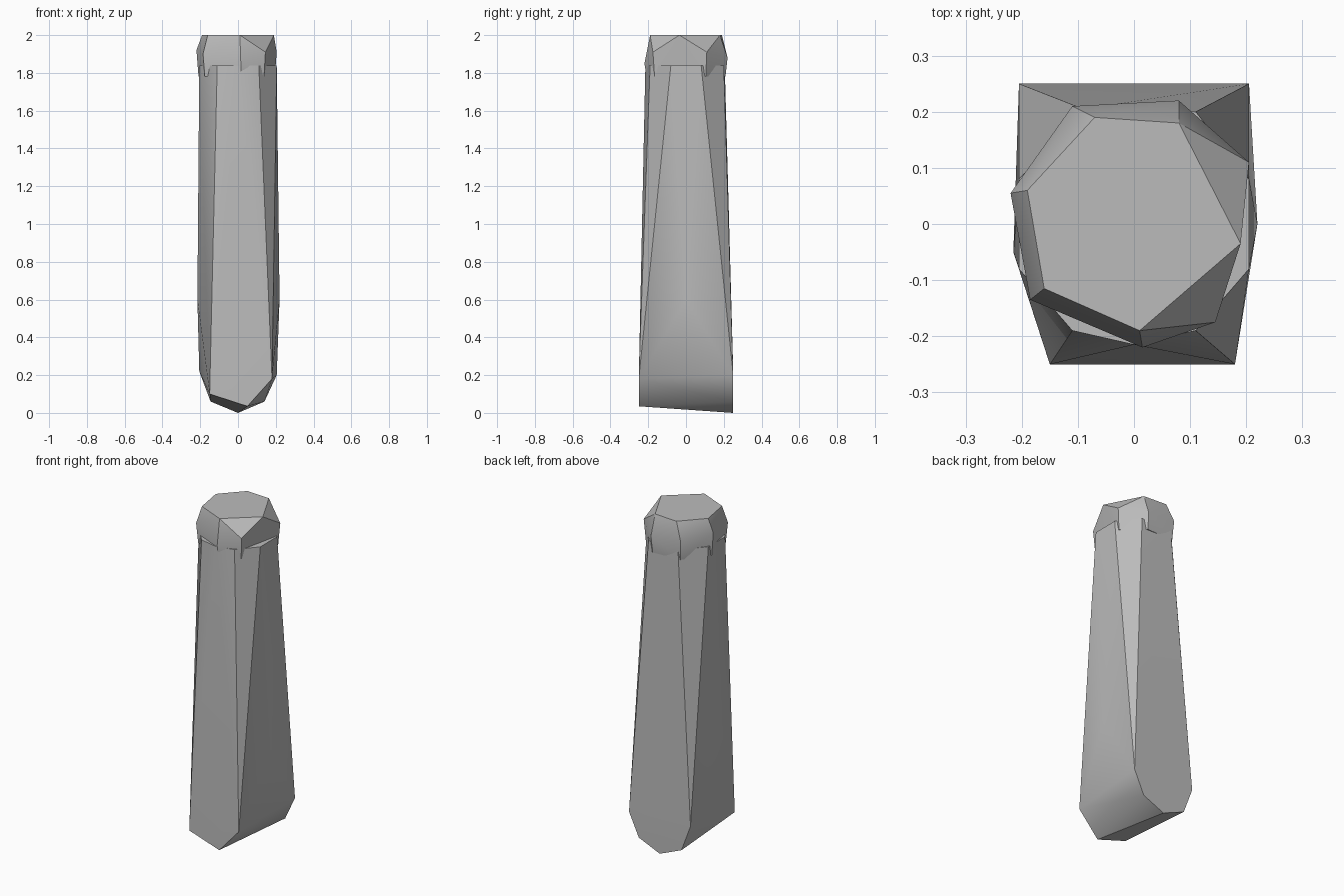
import bpy
import bmesh
import math
from mathutils import Vector

default_cube = bpy.data.objects.get("Cube")
if default_cube:
    bpy.data.objects.remove(default_cube, do_unlink=True)


def make_material(name, colour):
    material = bpy.data.materials.new(name)
    material.use_nodes = True
    material.diffuse_color = colour
    shader = material.node_tree.nodes["Principled BSDF"]
    shader.inputs["Base Color"].default_value = colour
    shader.inputs["Roughness"].default_value = 0.9
    return material


def lift(outline, height):
    """Place a flat outline at one height."""
    return [Vector((x, y, height)) for x, y in outline]


def stand(profile, depth):
    """Place an upright profile at one depth."""
    return [Vector((x, depth, z)) for x, z in profile]


def chiselled_block(name, corners, material):
    """Wrap a solid with chiselled facets around its corner points."""
    bm = bmesh.new()
    for corner in corners:
        bm.verts.new(corner)
    hull = bmesh.ops.convex_hull(bm, input=bm.verts)
    spare = {item for item in hull["geom_interior"] + hull["geom_unused"]
             if isinstance(item, bmesh.types.BMVert)}
    bmesh.ops.delete(bm, geom=list(spare), context="VERTS")
    bmesh.ops.dissolve_limit(bm, angle_limit=math.radians(1),
                             verts=bm.verts, edges=bm.edges)
    bmesh.ops.recalc_face_normals(bm, faces=bm.faces)

    mesh = bpy.data.meshes.new(name)
    bm.to_mesh(mesh)
    bm.free()
    mesh.materials.append(material)
    block = bpy.data.objects.new(name, mesh)
    bpy.context.collection.objects.link(block)

    bpy.ops.object.select_all(action="DESELECT")
    block.select_set(True)
    bpy.context.view_layer.objects.active = block
    bpy.ops.object.shade_smooth_by_angle(angle=math.radians(30))
    return block


stone = make_material("grey stone", (0.5, 0.5, 0.5, 1))

# Shaft: a rounded top outline running down to a wedge-shaped foot
shaft_top = [(side * 0.205, end * 0.08) for side in (-1, 1) for end in (-1, 1)]
shaft_top += [(-0.11, -0.19), (0, -0.215), (0.11, -0.19),
              (-0.09, 0.205), (0.11, 0.2)]
front_foot = [(-0.15, 0.1), (0.05, 0.035), (0.18, 0.18)]
back_foot = [(-0.205, 0.22), (-0.145, 0.06), (0, 0),
             (0.14, 0.06), (0.205, 0.2)]
side_bulges = [Vector((-0.215, -0.05, 0.6)), Vector((0.22, 0, 0.6))]
chiselled_block(
    "pillar_shaft",
    lift(shaft_top, 1.84) + stand(front_foot, -0.25)
    + stand(back_foot, 0.25) + side_bulges,
    stone)

# Cap: flat crown, wide girdle and a tapering skirt sunk into the shaft
crown = [(-0.19, 0.06), (-0.07, 0.19), (0.08, 0.18),
         (0.19, -0.035), (0.01, -0.19), (-0.16, -0.115)]
girdle = [Vector(corner) for corner in (
    (-0.22, 0.055, 1.92), (-0.11, 0.21, 1.9), (0.08, 0.22, 1.88),
    (0.205, 0.11, 1.91), (0.145, -0.175, 1.91), (0.015, -0.22, 1.85),
    (-0.185, -0.135, 1.9))]
skirt = lift([(corner.x * 0.95, corner.y * 0.95) for corner in girdle], 1.78)
chiselled_block("pillar_cap", lift(crown, 2) + girdle + skirt, stone)
